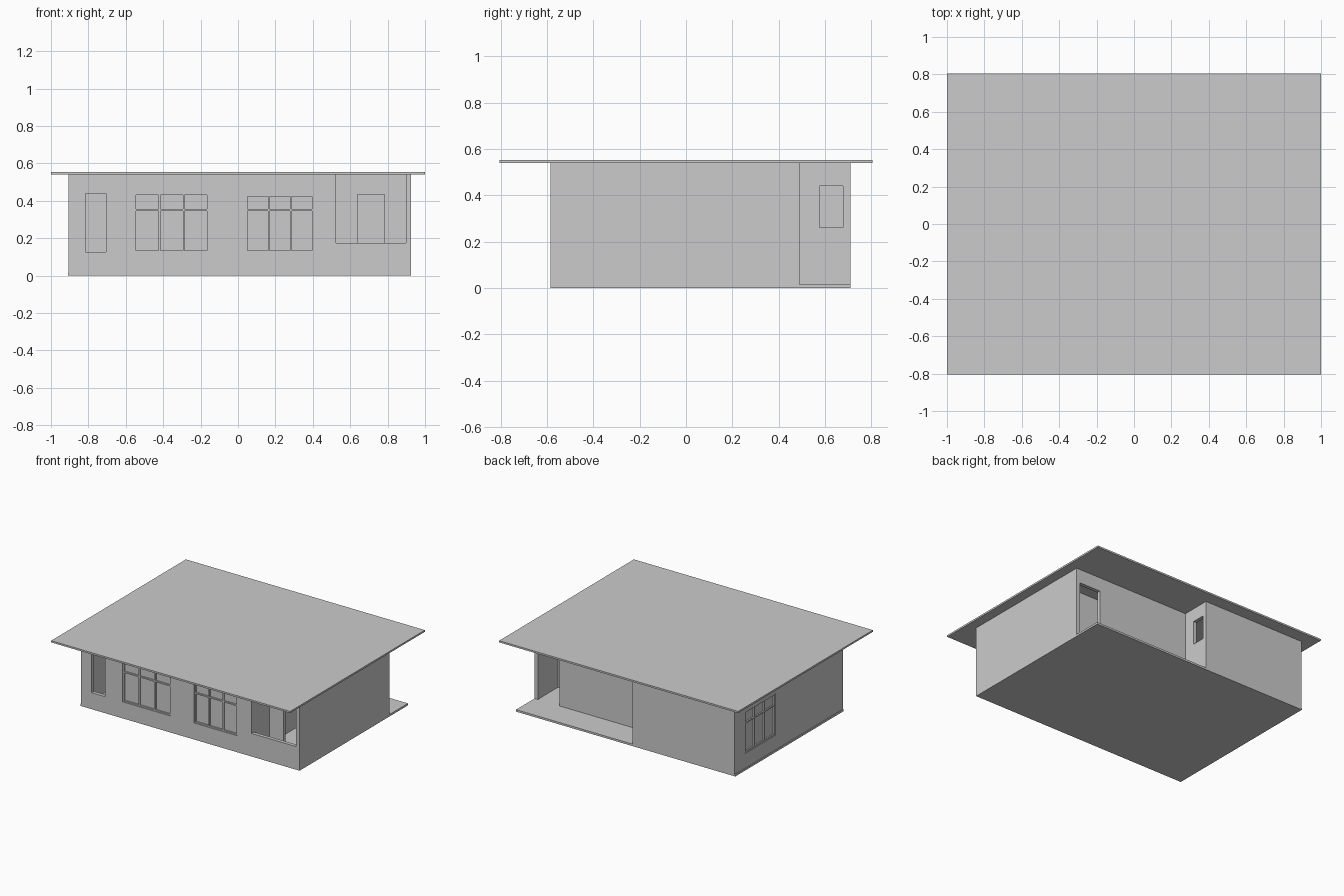
import bpy, bmesh

if "Cube" in bpy.data.objects:
    bpy.data.objects.remove(bpy.data.objects["Cube"])

T = 0.027            # wall thickness
FLOOR, CEIL = 0.015, 0.54


def mesh_object(name, bm):
    bmesh.ops.recalc_face_normals(bm, faces=bm.faces)
    me = bpy.data.meshes.new(name)
    bm.to_mesh(me)
    bm.free()
    ob = bpy.data.objects.new(name, me)
    bpy.context.collection.objects.link(ob)
    return ob


def add_box(bm, x, y, z):
    vs = bmesh.ops.create_cube(bm, size=1)["verts"]
    for v in vs:
        for i, (a, b) in enumerate((x, y, z)):
            v.co[i] = (a + b) / 2 + v.co[i] * (b - a)


def box(name, x, y, z):
    bm = bmesh.new()
    add_box(bm, x, y, z)
    return mesh_object(name, bm)


def cut(ob, openings):
    """Cut a list of (x, y, z) range boxes out of an object."""
    bm = bmesh.new()
    for o in openings:
        add_box(bm, *o)
    cutter = mesh_object("opening_cutter", bm)
    cutter.hide_render = True
    mod = ob.modifiers.new("openings", "BOOLEAN")
    mod.operation, mod.solver, mod.object = "DIFFERENCE", "EXACT", cutter
    bpy.context.view_layer.objects.active = ob
    bpy.ops.object.modifier_apply(modifier=mod.name)
    bpy.data.objects.remove(cutter)


# Floor slab and flat overhanging roof
box("floor_slab", (-0.91, 0.925), (-0.585, 0.71), (0, FLOOR))
box("roof", (-1, 1), (-0.805, 0.805), (CEIL, 0.553))

# Outer walls: hollow L-shaped shell around the back porch
outer = [(-0.905, -0.585), (0.925, -0.585), (0.925, 0.49),
         (-0.05, 0.49), (-0.05, 0.71), (-0.905, 0.71)]
shift = [(T, T), (-T, T), (-T, -T), (-T, -T), (-T, -T), (T, -T)]
inner = [(p[0] + d[0], p[1] + d[1]) for p, d in zip(outer, shift)]
bm = bmesh.new()
rings = [[bm.verts.new((x, y, z)) for x, y in pts]
         for pts, z in ((outer, FLOOR), (outer, CEIL), (inner, CEIL), (inner, FLOOR))]
for a, b in zip(rings, rings[1:] + rings[:1]):
    for i in range(6):
        j = (i + 1) % 6
        bm.faces.new((a[i], a[j], b[j], b[i]))
walls = mesh_object("outer_walls", bm)

FRONT = (-0.65, -0.53)
cut(walls, [
    ((-0.815, -0.705), FRONT, (0.125, 0.44)),          # narrow opening
    ((-0.555, -0.155), FRONT, (0.125, 0.44)),          # front windows
    ((0.042, 0.405), FRONT, (0.125, 0.432)),
    ((0.524, 0.897), FRONT, (0.175, 0.6)),             # front porch
    ((0.717, 0.896), (0.44, 0.53), (-0.02, 0.435)),    # back door
    ((-0.1, 0.0), (0.577, 0.678), (0.26, 0.44)),       # back porch side window
    ((-0.95, -0.85), (0.22, 0.587), (0.125, 0.44)),    # left window
])

# Inner walls around the front porch and hall
porch_wall = box("front_porch_wall", (0.524, 0.898), (-0.37, -0.37 + T), (FLOOR, CEIL))
cut(porch_wall, [((0.638, 0.783), (-0.42, -0.3), (-0.02, 0.435))])
box("hall_side_wall", (0.524 - T, 0.524), (-0.558, 0.463), (FLOOR, CEIL))
box("hall_cross_wall", (0.524, 0.898), (0.22, 0.22 + T), (FLOOR, CEIL))


def window(name, u, z, depth, side_wall=False):
    """Glazed frame with two mullions and a transom; u runs along the wall."""
    w = 0.01
    bm = bmesh.new()

    def bar(ur, zr, dr=depth):
        add_box(bm, *((dr, ur, zr) if side_wall else (ur, dr, zr)))
    for t in (0, 1 / 3, 2 / 3, 1):
        c = u[0] + w / 2 + t * (u[1] - u[0] - w)
        bar((c - w / 2, c + w / 2), z)
    for c in (z[0] + w / 2, 0.35, z[1] - w / 2):
        bar((u[0], u[1]), (c - w / 2, c + w / 2))
    mid = sum(depth) / 2
    bar(u, z, (mid - 0.002, mid + 0.002))
    return mesh_object(name, bm)


window("front_window_left", (-0.555, -0.155), (0.125, 0.44), (-0.58, -0.556))
window("front_window_right", (0.042, 0.405), (0.125, 0.432), (-0.58, -0.556))
window("side_window", (0.22, 0.587), (0.125, 0.44), (-0.9, -0.876), True)
